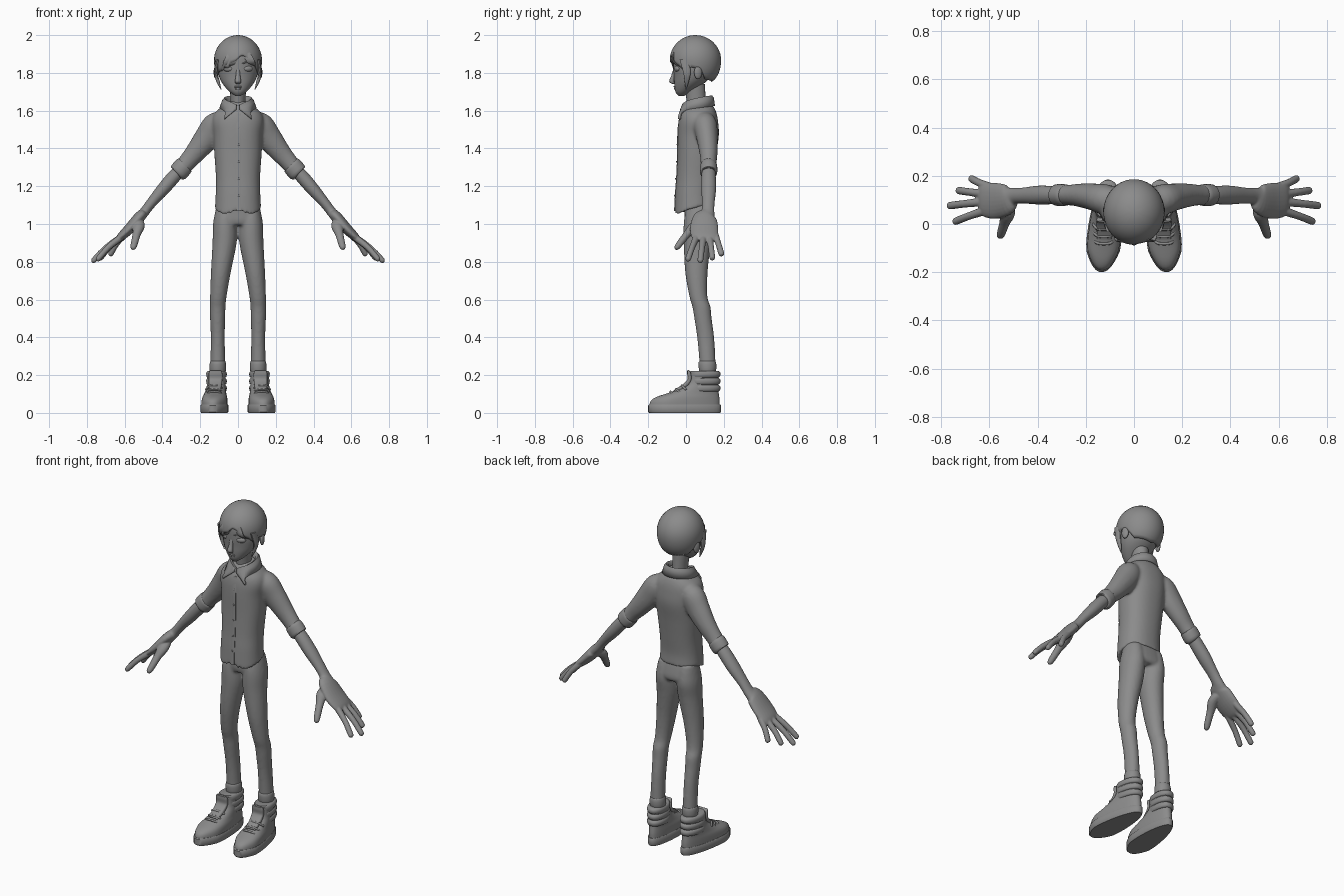
import bpy, bmesh
from math import sin, cos, pi, radians, copysign
from mathutils import Vector, Matrix

X, Y, Z = Vector((1, 0, 0)), Vector((0, 1, 0)), Vector((0, 0, 1))
GREY = bpy.data.materials.new("dark_grey")
GREY.diffuse_color = (.26, .26, .26, 1)


def finish(name, bm, mirror=False, thick=0, angle=50):
    bmesh.ops.recalc_face_normals(bm, faces=bm.faces)
    me = bpy.data.meshes.new(name)
    bm.to_mesh(me)
    bm.free()
    me.materials.append(GREY)
    me.shade_smooth()
    me.set_sharp_from_angle(angle=radians(angle))
    ob = bpy.data.objects.new(name, me)
    bpy.context.collection.objects.link(ob)
    if thick:
        s = ob.modifiers.new("thickness", 'SOLIDIFY')
        s.thickness, s.offset = thick, -1
    if mirror:
        m = ob.modifiers.new("mirror", 'MIRROR')
        m.use_mirror_merge = False
    return ob


def blend(name, single, paired, voxel, smooth):
    """Fuse overlapping solids (paired ones on both sides) into one skin."""
    bm = bmesh.new()
    for ob in single + paired:
        bm.from_mesh(ob.data)
    for ob in paired:
        ob.data.transform(Matrix.Diagonal((-1, 1, 1, 1)))
        bm.from_mesh(ob.data)
    for ob in single + paired:
        bpy.data.objects.remove(ob)
    ob = finish(name, bm, angle=180)
    r = ob.modifiers.new("fuse", 'REMESH')
    r.mode, r.voxel_size, r.use_smooth_shade = 'VOXEL', voxel, True
    s = ob.modifiers.new("soften", 'SMOOTH')
    s.factor, s.iterations = .5, smooth


def spline(st, sub):
    """Catmull-Rom through stations of any width."""
    out = []
    for i in range(len(st) - 1):
        a, b, c, d = st[max(i - 1, 0)], st[i], st[i + 1], st[min(i + 2, len(st) - 1)]
        for k in range(sub):
            t = k / sub
            out.append([.5 * (2 * q + (r - p) * t + (2 * p - 5 * q + 4 * r - s) * t * t
                              + (3 * q - p - 3 * r + s) * t ** 3) for p, q, r, s in zip(a, b, c, d)])
    return out + [list(st[-1])]


def loft(name, st, n=20, sub=4, up=None, p=2, mirror=False, warp=None, angle=50):
    """Skin rings (x, y, z, ra, rb); flat rings unless 'up' is given, then square to the path."""
    rows = spline(st, sub)
    bm, rings = bmesh.new(), []
    for i, (x, y, z, ra, rb) in enumerate(rows):
        u, v = X, Y
        if up:
            t = (Vector(rows[min(i + 1, len(rows) - 1)][:3]) - Vector(rows[max(i - 1, 0)][:3])).normalized()
            v = (up - t * up.dot(t)).normalized()
            u = v.cross(t)
        ring = []
        for k in range(n):
            c, s = cos(2 * pi * k / n), sin(2 * pi * k / n)
            c, s = copysign(abs(c) ** (2 / p), c), copysign(abs(s) ** (2 / p), s)
            co = Vector((x, y, z)) + u * c * max(ra, .001) + v * s * max(rb, .001)
            ring.append(bm.verts.new(warp(co) if warp else co))
        rings.append(ring)
    for a, b in zip(rings, rings[1:]):
        for k in range(n):
            bm.faces.new((a[k], a[k - 1], b[k - 1], b[k]))
    bm.faces.new(rings[0])
    bm.faces.new(rings[-1])
    return finish(name, bm, mirror, angle=angle)


def level(z, y0, y1, rx, cx=0):
    return (cx, (y0 + y1) / 2, z, rx, (y1 - y0) / 2)


def ball(name, loc, scale, mirror=False, rot=0):
    bm = bmesh.new()
    m = Matrix.Translation(loc) @ Matrix.Rotation(rot, 4, 'Z') @ Matrix.Diagonal((*scale, 1))
    bmesh.ops.create_uvsphere(bm, u_segments=16, v_segments=10, radius=1, matrix=m)
    finish(name, bm, mirror)


def sheet(name, rows, thick, closed):
    bm = bmesh.new()
    vs = [[bm.verts.new(c) for c in r] for r in rows]
    for i in range(0 if closed else 1, len(vs)):
        for j in range(1, len(vs[i])):
            bm.faces.new((vs[i - 1][j - 1], vs[i][j - 1], vs[i][j], vs[i - 1][j]))
    bmesh.ops.remove_doubles(bm, verts=bm.verts, dist=1e-5)
    return finish(name, bm, thick=thick)


def keyed(keys, a):
    for (a0, v0), (a1, v1) in zip(keys, keys[1:]):
        if a <= a1:
            return v0 + (v1 - v0) * (a - a0) / (a1 - a0)


# Head, neck and face
loft("head", [level(1.678, -.04, -.01, .014), level(1.70, -.056, .03, .045), level(1.74, -.062, .09, .08),
              level(1.78, -.064, .13, .1), level(1.83, -.068, .15, .11), level(1.9, -.066, .15, .105),
              level(1.96, -.03, .12, .07)], n=28)
loft("neck", [(0, .06, 1.56, .045, .05), (0, .055, 1.64, .039, .05), (0, .045, 1.74, .045, .055)])
loft("nose", [(0, -.06, 1.825, .009, .006), (0, -.068, 1.785, .012, .01), (0, -.075, 1.757, .016, .014),
              (0, -.07, 1.745, .014, .01), (0, -.062, 1.74, .005, .004)], n=12)
ball("upper_lip", (0, -.06, 1.727), (.022, .006, .005))
ball("lower_lip", (0, -.057, 1.717), (.017, .007, .006))
ball("eye", (.052, -.047, 1.822), (.028, .014, .016), True, .35)
loft("eyebrow", [(.02, -.066, 1.848, .003, .003), (.055, -.058, 1.86, .004, .004),
                 (.088, -.036, 1.85, .002, .002)], n=8, up=Y, mirror=True)
ball("ear", (.116, .064, 1.803), (.012, .022, .036), True, .3)

# Hair: a dome whose rim follows an uneven hairline (angle from front, depth angle)
line = [(-180, 150), (-120, 140), (-103, 112), (-80, 106), (-72, 122), (-47, 114), (-42, 104), (-26, 110),
        (-20, 97), (-6, 92), (8, 78), (18, 80), (34, 95), (50, 103), (70, 122), (80, 106), (103, 112),
        (120, 140), (180, 150)]
dome = []
for i in range(72):
    deg = -180 + i * 5
    a, row = radians(deg), []
    for j in range(15):
        f = radians(keyed(line, deg)) * j / 14
        s = sin(f) ** (.65 if f > pi / 2 else 1)
        row.append((.127 * s * sin(a), .05 - .136 * s * cos(a), 1.867 + .133 * cos(f)))
    dome.append(row)
sheet("hair", dome, .014, True)
loft("side_lock", [(.108, -.005, 1.87, .012, .03), (.116, .005, 1.8, .01, .02), (.106, .004, 1.755, .009, .012),
                   (.09, .0, 1.713, .002, .002)], n=10, mirror=True)
for x0, x1, z1 in ((-.03, -.085, 1.81), (-.01, -.05, 1.832), (.045, .095, 1.835)):
    loft("fringe_lock", [(x0, -.066, 1.9, .004, .02), (.5 * (x0 + x1), -.078 + abs(x0 + x1) * .08, 1.86, .006, .02),
                         (x1, -.075 + abs(x1) * .42, z1, .001, .002)], n=10, up=X)


# Shirt: body with a hem that dips at the front, fused with the sleeves
def hem(v):
    d = min(max((1.17 - v.z) / .07, 0), 1)
    w = min(max((.06 - v.y) / .11, 0), 1)
    v.z -= .05 * d * w * (.4 if abs(v.x) < .012 else 1)
    return v


body = loft("body", [level(1.095, -.062, .14, .122), level(1.16, -.057, .137, .118), level(1.25, -.05, .146, .117),
                     level(1.37, -.045, .16, .125), level(1.47, -.044, .174, .13), level(1.54, -.04, .17, .138),
                     level(1.585, -.03, .162, .125), level(1.62, -.01, .147, .087), level(1.65, .01, .12, .05)],
            n=48, p=2.3, warp=hem)
sleeve = loft("arm", [(.07, .085, 1.575, .03, .04), (.115, .1, 1.53, .066, .062), (.16, .111, 1.462, .068, .057),
                      (.22, .119, 1.385, .056, .049), (.265, .12, 1.333, .048, .043), (.305, .12, 1.285, .044, .043)],
              n=24, up=Y)
blend("shirt", [body], [sleeve], .008, 6)
loft("button_strip", [(.004, -.06, 1.07, .003, .013), (.004, -.0555, 1.16, .003, .013),
                      (.004, -.049, 1.25, .003, .013), (.004, -.044, 1.37, .003, .013),
                      (.004, -.042, 1.5, .003, .013), (.004, -.028, 1.585, .003, .012)], n=12, up=X, p=5)
for i in range(5):
    ball("button", (.004, -.06 + i * .0045, 1.15 + i * .09), (.005, .003, .005))

# Folded collar, high at the back with points at the front
collar = []
for i in range(41):
    t = -1 + i / 20
    a, f = t * radians(172), abs(t) ** 2
    s, c = sin(a), cos(a)
    drop = .075 * f + .04 * max(0, abs(t) - .8) / .2
    shut = 1 - .3 * max(0, abs(t) - .75) / .25
    row = [(s * r * shut, .058 + c * r * ky, z) for r, ky, z in (
        (.055, 1, 1.62 - .03 * f), (.062, 1.05, 1.672 - .045 * f), (.073, 1.1, 1.681 - .05 * f),
        (.085, 1.05, 1.668 - .06 * f), (.098, .98, 1.625 - .5 * drop))]
    k = min(1, max(0, (abs(t) - .65) / .25))
    x, y, z = row[-1]
    row[-1] = (copysign(abs(x) * (1 - k) + .072 * k, x), y * (1 - k) - .042 * k, z - .012 * k)
    collar.append(row)
sheet("collar", collar, .014, False)

# Rolled cuffs, then forearms fused with hands
loft("rolled_cuff", [(.28, .12, 1.315, .042, .038), (.284, .12, 1.311, .05, .044), (.3, .12, 1.292, .052, .046),
                     (.318, .12, 1.271, .05, .045), (.322, .12, 1.267, .04, .036)], n=24, sub=2, up=Y, mirror=True)
hand = [loft("palm", [(.28, .12, 1.315, .03, .034), (.34, .12, 1.25, .036, .038), (.4, .12, 1.18, .034, .039),
                      (.46, .118, 1.11, .027, .033), (.497, .115, 1.062, .026, .036),
                      (.525, .1, 1.032, .03, .063), (.575, .096, .975, .028, .075), (.62, .1, .932, .022, .07),
                      (.642, .1, .913, .011, .056)], n=24, up=Y)]
for (bx, by, bz), (tx, ty, tz) in (((.595, .153, .945), (.678, .19, .832)), ((.618, .125, .927), (.733, .14, .812)),
                                   ((.625, .092, .924), (.772, .075, .798)), ((.615, .056, .93), (.747, .008, .806))):
    mix = lambda t, h: (bx + (tx - bx) * t + h, by + (ty - by) * t, bz + (tz - bz) * t + h)
    hand.append(loft("finger", [(*mix(-.1, 0), .015, .017), (*mix(.1, .003), .018, .018), (*mix(.5, .007), .016, .016),
                                (*mix(.9, .002), .015, .016), (*mix(.98, 0), .011, .012), (*mix(1.01, 0), .003, .003)],
                     n=12, sub=3, up=Y))
hand.append(loft("thumb", [(.53, .09, 1.015, .024, .026), (.525, .045, .99, .026, .032), (.537, .005, .945, .02, .022),
                           (.548, -.03, .9, .018, .019), (.555, -.05, .874, .014, .015), (.557, -.057, .865, .003, .003)],
                 n=14, up=X))
blend("forearms_and_hands", [], hand, .004, 4)

# Trousers
hips = loft("hips", [level(1.14, -.02, .12, .1), level(1.08, -.01, .137, .116), level(1.02, -.008, .147, .125),
                     level(.995, .0, .135, .1)], n=32, p=2.5)
leg = loft("leg", [(.068, .07, 1.1, .045, .06), (.068, .068, 1.05, .056, .074), (.069, .067, .99, .064, .08),
                   (.071, .06, .9, .064, .072), (.09, .055, .75, .053, .06), (.104, .065, .62, .044, .048),
                   (.108, .082, .56, .042, .048), (.108, .09, .5, .04, .046), (.107, .104, .4, .037, .045),
                   (.107, .113, .28, .039, .043), (.107, .115, .2, .041, .043)], n=24)
blend("trousers", [hips], [leg], .008, 4)
loft("trouser_cuff", [(.107, .113, .275, .038, .04), (.107, .113, .268, .042, .046), (.107, .114, .24, .044, .047),
                      (.107, .114, .222, .042, .044)], n=24, sub=2, mirror=True)


# High-top shoes: narrow at the heel, pointed and turned out at the toe
def last(v):
    width = (.88 - 1.2 * v.y) * (1 - 3 * max(0, -.11 - v.y))
    v.x = .12 - .07 * v.y + (v.x - .12) * width
    return v


def shoe_part(name, levels, sub):
    loft(name, [level(*l, .12) for l in levels], n=36, sub=sub, p=2.3, mirror=True, warp=last, angle=40)


shoe_part("sole", [(0, -.194, .181, .074), (.006, -.2, .185, .078), (.04, -.2, .185, .078),
                   (.045, -.195, .181, .074)], 1)
shoe_part("shoe_upper", [(.04, -.194, .178, .073), (.065, -.186, .178, .073), (.085, -.155, .176, .071),
                         (.105, -.095, .173, .066), (.13, -.03, .17, .063), (.16, .012, .17, .062),
                         (.215, .02, .172, .064)], 3)
for z in (.113, .15, .187):
    shoe_part("ankle_band", [(z, .025, .168, .058), (z + .004, .024, .178, .067), (z + .018, .024, .183, .071),
                             (z + .03, .024, .179, .067), (z + .036, .025, .168, .058)], 2)
loft("tongue", [(.124, -.06, .112, .01, .03), (.121, -.01, .142, .012, .034), (.119, .018, .175, .011, .036),
                (.119, .016, .21, .01, .036), (.119, .01, .226, .004, .03)], n=16, up=X, p=4, mirror=True)
for y, z in ((-.08, .108), (-.05, .122), (-.02, .14)):
    loft("lace", [(.082, y + .02, z - .018, .006, .006), (.1, y, z + .002, .006, .006),
                  (.15, y, z + .002, .006, .006), (.17, y + .02, z - .018, .006, .006)], n=8, up=Z, mirror=True)
